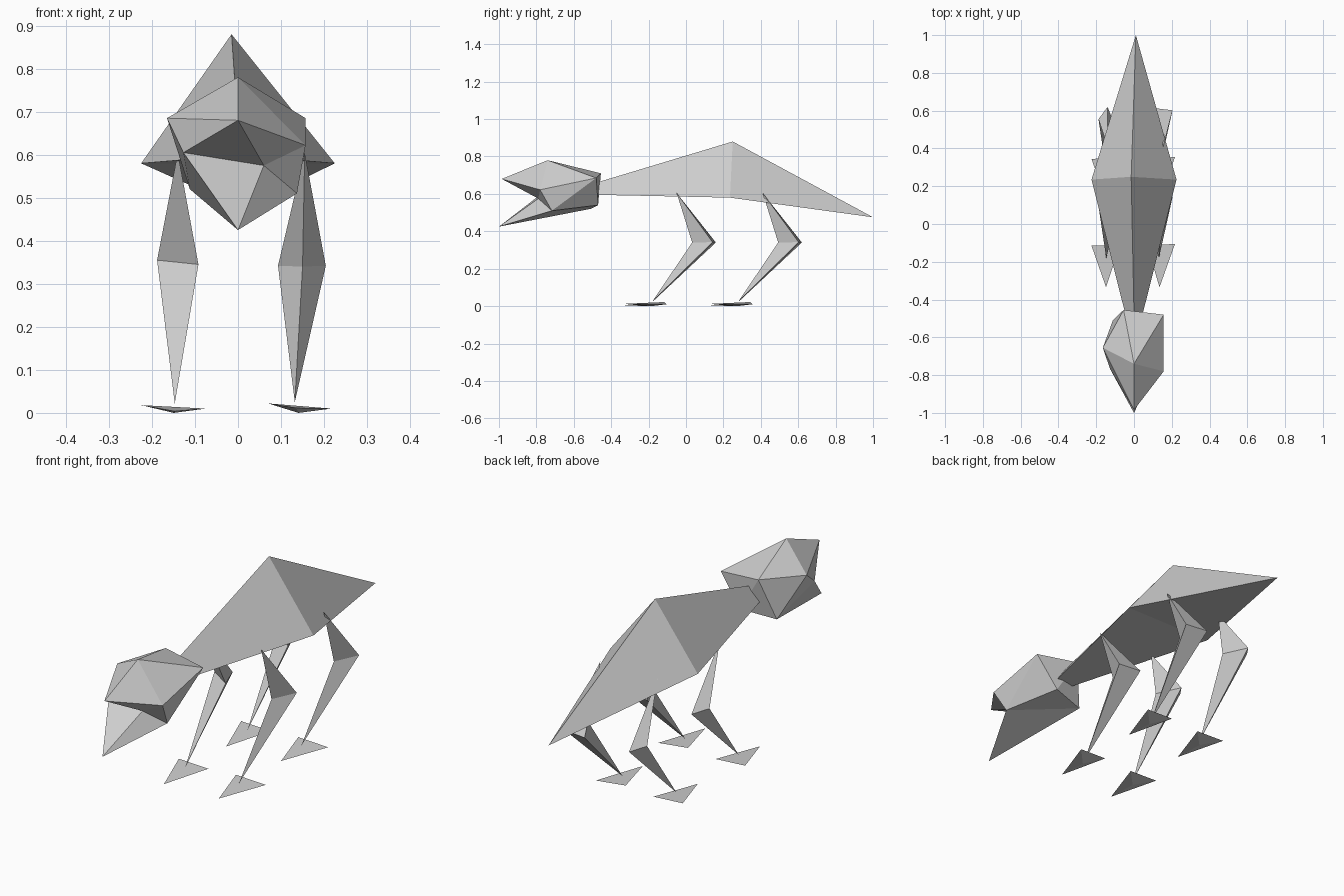
import bpy, bmesh
from mathutils import Vector

if "Cube" in bpy.data.objects:
    bpy.data.objects.remove(bpy.data.objects["Cube"])

grey = bpy.data.materials.new("plain grey")
grey.diffuse_color = (0.62, 0.62, 0.62, 1)
grey.use_nodes = True
grey.node_tree.nodes["Principled BSDF"].inputs["Base Color"].default_value = grey.diffuse_color


def build(name, points, faces):
    """Flat-faced solid from named corner points; each face is a string of names."""
    keys = list(points)
    bm = bmesh.new()
    verts = [bm.verts.new(points[k]) for k in keys]
    for f in faces.split():
        bm.faces.new([verts[keys.index(c)] for c in f])
    bmesh.ops.recalc_face_normals(bm, faces=bm.faces)
    mesh = bpy.data.meshes.new(name)
    bm.to_mesh(mesh)
    bm.free()
    mesh.materials.append(grey)
    obj = bpy.data.objects.new(name, mesh)
    bpy.context.collection.objects.link(obj)
    return obj


# Body: triangular section swelling at the hump, running to a tail point
build("body", {
    "n": (0, -0.48, 0.66), "l": (-0.045, -0.48, 0.595), "r": (0.045, -0.48, 0.595),
    "N": (-0.015, 0.25, 0.88), "L": (-0.225, 0.235, 0.58), "R": (0.225, 0.235, 0.58),
    "T": (0.01, 1.0, 0.475),
}, "nlr nNLl nrRN lLRr NTL NRT LTR")

# Head: irregular faceted skull with an open mouth
build("head", {
    "A": (0, -0.74, 0.78),          # crown
    "B": (0, -0.985, 0.68),         # snout tip
    "C": (-0.165, -0.655, 0.685),   # left cheek
    "D": (0.157, -0.48, 0.685),     # right back
    "E": (0.157, -0.78, 0.622),     # right mouth corner
    "F": (-0.127, -0.767, 0.605),   # left mouth corner
    "G": (-0.055, -0.455, 0.71),    # nape
    "H": (0, -1.0, 0.425),          # jaw tip
    "I": (0.137, -0.717, 0.51),     # right jaw
    "J": (0.06, -0.79, 0.575),      # mouth inside
    "K": (0.05, -0.47, 0.54),       # throat
    "L": (-0.112, -0.51, 0.52),     # left jaw
}, "ABE AED ADG AGC ACB BCF BFJ BJE FHJ JHI JIE EID DIK IKL ILH LHF FLC CLG GLK GKD")

# Legs: hip point, knee triangle, ankle point; thin triangular feet
sides = {
    "right": dict(
        hip=(0.155, -0.05, 0.605), ankle=(0.132, -0.18, 0.025),
        knee=[(0.15, 0.033, 0.34), (0.093, 0.155, 0.342), (0.204, 0.142, 0.342)],
        foot=[(0.07, -0.115, 0.022), (0.217, -0.105, 0.01), (0.135, -0.335, 0.012)]),
    "left": dict(
        hip=(-0.14, -0.05, 0.605), ankle=(-0.147, -0.18, 0.022),
        knee=[(-0.188, 0.095, 0.355), (-0.14, 0.16, 0.34), (-0.092, 0.04, 0.345)],
        foot=[(-0.225, -0.115, 0.018), (-0.075, -0.112, 0.01), (-0.148, -0.335, 0.004)]),
}
for side, s in sides.items():
    for end, dy in (("front", 0), ("rear", 0.46)):
        shift = Vector((0, dy, 0))
        a, b, c = (Vector(p) + shift for p in s["knee"])
        for part, tip in (("thigh", "hip"), ("shin", "ankle")):
            build(f"{end}_{side}_{part}",
                  {"a": a, "b": b, "c": c, "t": Vector(s[tip]) + shift},
                  "abc abt bct cat")
        f = [Vector(p) + shift for p in s["foot"]]
        sole = sum(f, Vector()) / 3
        sole.z = 0
        build(f"{end}_{side}_foot", {"a": f[0], "b": f[1], "c": f[2], "s": sole},
              "abc abs bcs cas")
